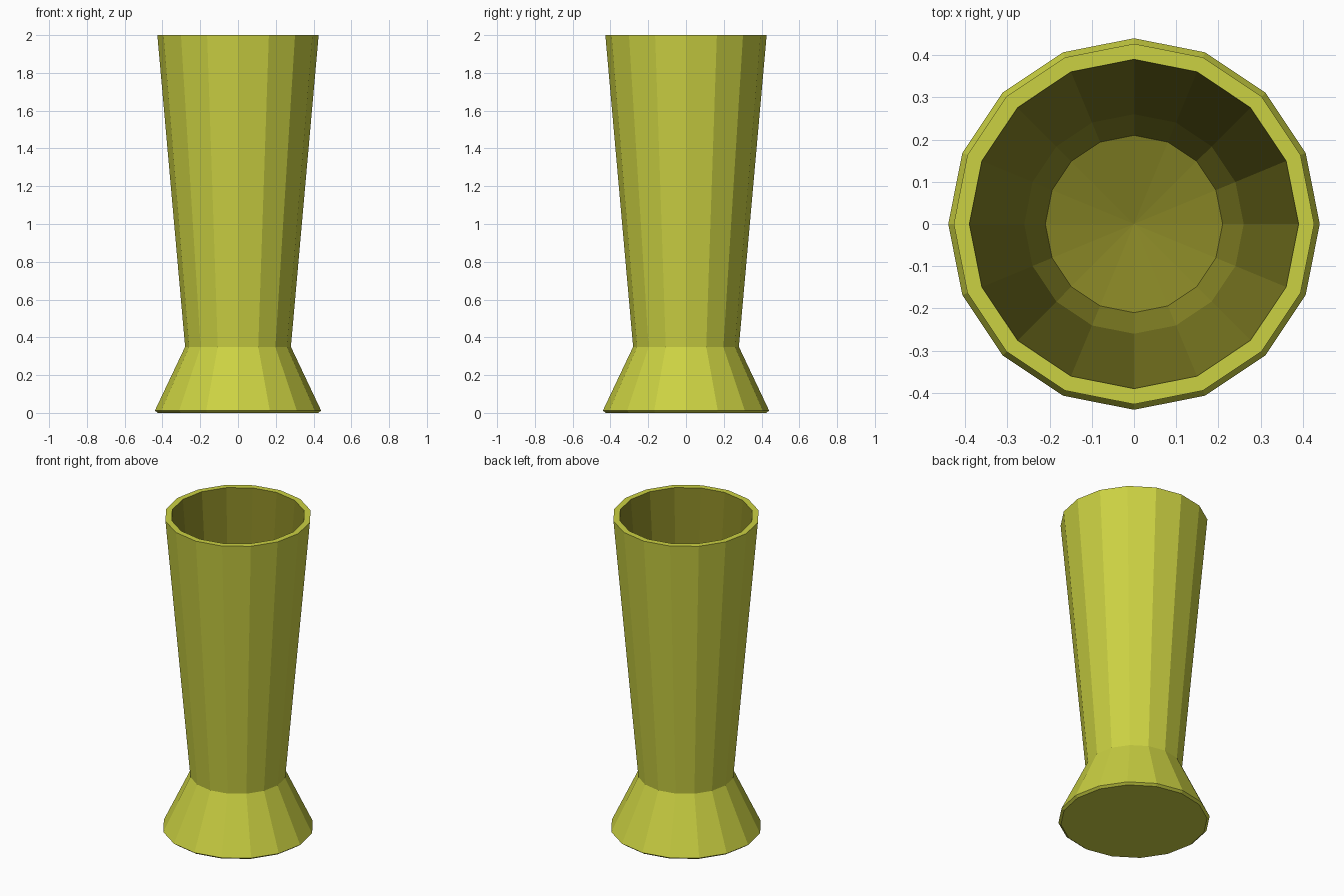
import bpy, bmesh, math

if "Cube" in bpy.data.objects:
    bpy.data.objects.remove(bpy.data.objects["Cube"])

SIDES = 16


def material(name, rgb):
    m = bpy.data.materials.new(name)
    m.diffuse_color = (*rgb, 1.0)
    m.use_nodes = True
    m.node_tree.nodes["Principled BSDF"].inputs["Base Color"].default_value = m.diffuse_color
    return m


outer_mat = material("yellow_green", (0.60, 0.64, 0.055))
inner_mat = material("dark_olive", (0.245, 0.238, 0.019))

# Profile (radius, height): foot, waist, rim, inner wall, rounded inner floor
PROFILE = [(0.425, 0.0), (0.44, 0.012), (0.28, 0.35), (0.427, 2.0),
           (0.39, 2.0), (0.26, 0.45), (0.21, 0.34)]
INNER_START = 4      # bands from here on belong to the inside

bm = bmesh.new()
rings = []
for r, z in PROFILE:
    rings.append([bm.verts.new((r * math.cos(a), r * math.sin(a), z))
                  for a in (2 * math.pi * i / SIDES for i in range(SIDES))])

# Side bands
for k in range(len(rings) - 1):
    lo, hi = rings[k], rings[k + 1]
    for i in range(SIDES):
        j = (i + 1) % SIDES
        f = bm.faces.new((lo[i], lo[j], hi[j], hi[i]))
        f.material_index = 1 if k >= INNER_START else 0

# Underside and shallow inner floor
bm.faces.new(rings[0][::-1])
centre = bm.verts.new((0, 0, 0.29))
for i in range(SIDES):
    f = bm.faces.new((rings[-1][i], rings[-1][(i + 1) % SIDES], centre))
    f.material_index = 1

bmesh.ops.recalc_face_normals(bm, faces=bm.faces)
mesh = bpy.data.meshes.new("vase")
bm.to_mesh(mesh)
bm.free()
mesh.materials.append(outer_mat)
mesh.materials.append(inner_mat)
vase = bpy.data.objects.new("vase", mesh)
bpy.context.collection.objects.link(vase)
